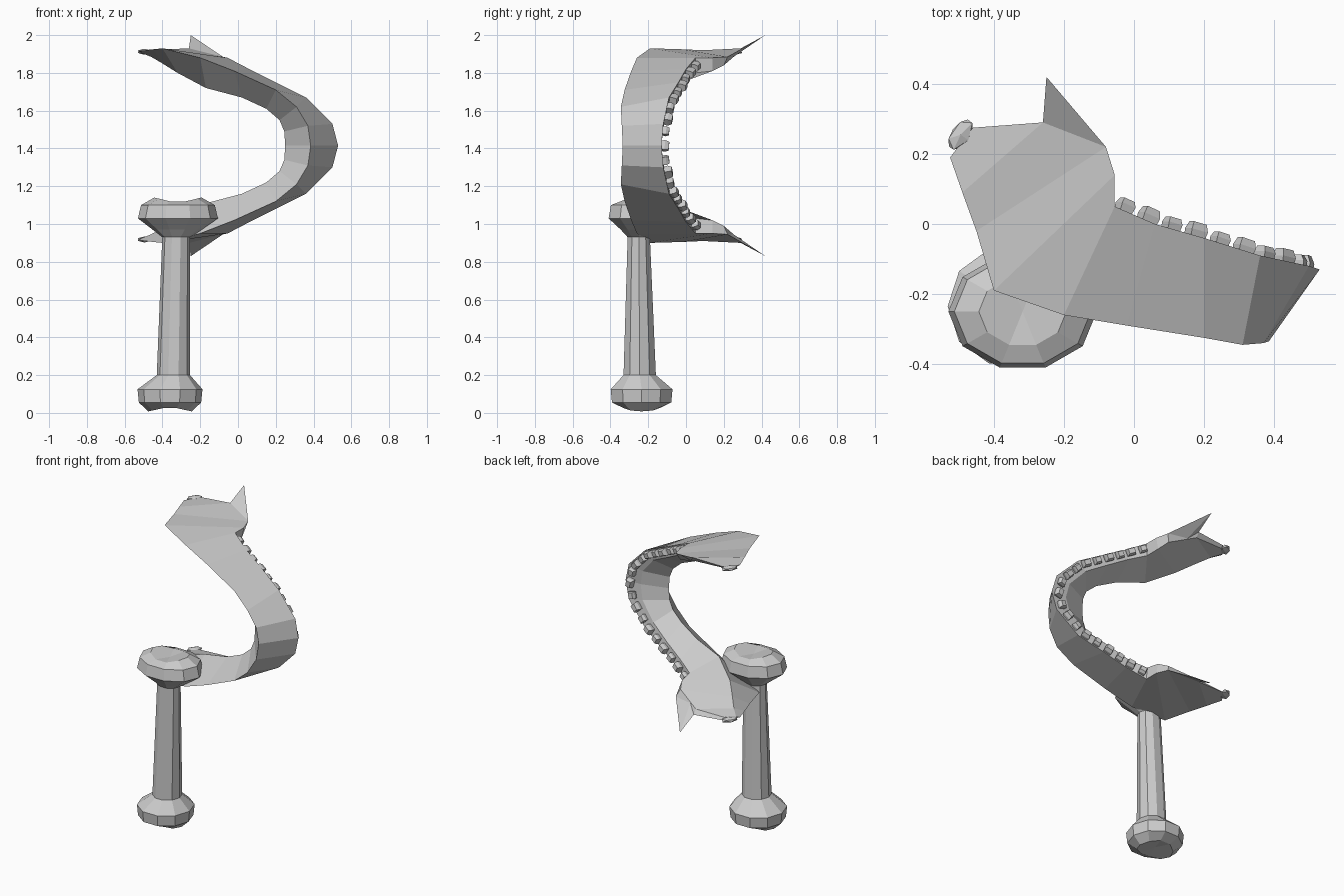
import bpy, bmesh, math
from mathutils import Vector, Matrix

if "Cube" in bpy.data.objects:
    bpy.data.objects.remove(bpy.data.objects["Cube"])

bone = bpy.data.materials.new("bone_grey")
bone.use_nodes = True
GREY = (0.6, 0.6, 0.6, 1)
bone.diffuse_color = GREY
bone.node_tree.nodes["Principled BSDF"].inputs["Base Color"].default_value = GREY
MID = 1.415  # height of the chin, where the two jaw halves meet


def finish(bm, name):
    bmesh.ops.remove_doubles(bm, verts=bm.verts, dist=0.0005)
    bmesh.ops.recalc_face_normals(bm, faces=bm.faces)
    mesh = bpy.data.meshes.new(name)
    bm.to_mesh(mesh)
    bm.free()
    mesh.materials.append(bone)
    obj = bpy.data.objects.new(name, mesh)
    bpy.context.collection.objects.link(obj)
    return obj


def loft(bm, rings):
    """Skin a list of closed rings; returns the vertex rings."""
    rows = [[bm.verts.new(p) for p in r] for r in rings]
    n = len(rows[0])
    for a, b in zip(rows, rows[1:]):
        for i in range(n):
            j = (i + 1) % n
            bm.faces.new((a[i], a[j], b[j], b[i]))
    return rows


def flip(p):
    return Vector((p[0], p[1], 2 * MID - p[2]))


# Jaw sections from chin to hinge: outer back, front ridge, inner, inner back
SECTIONS = [
    ((.53, -.13, MID), (.385, -.335, MID), (.25, -.18, MID), (.42, -.13, MID)),
    ((.50, -.12, 1.53), (.37, -.34, 1.52), (.245, -.18, 1.49), (.40, -.12, 1.51)),
    ((.36, -.09, 1.67), (.31, -.345, 1.62), (.22, -.18, 1.55), (.30, -.09, 1.62)),
    ((.20, -.04, 1.75), (.20, -.325, 1.71), (.15, -.17, 1.61), (.17, -.04, 1.69)),
    ((.06, 0, 1.82), (-.02, -.29, 1.81), (.02, -.14, 1.67), (.04, 0, 1.76)),
    ((-.055, .05, 1.88), (-.20, -.26, 1.88), (-.17, -.10, 1.72), (-.06, .05, 1.80)),
    ((-.055, .14, 1.88), (-.40, -.19, 1.93), (-.32, 0, 1.80), (-.07, .14, 1.81)),
    ((-.08, .22, 1.885), (-.45, -.02, 1.925), (-.40, .09, 1.85), (-.10, .20, 1.84)),
    ((-.26, .29, 1.93), (-.49, .09, 1.92), (-.46, .16, 1.885), (-.26, .27, 1.90)),
    ((-.46, .275, 1.92), (-.525, .19, 1.915), (-.51, .21, 1.905), (-.46, .26, 1.905)),
]

bm = bmesh.new()
for side in (Vector, flip):
    rows = loft(bm, [[side(p) for p in s] for s in SECTIONS])
    bm.faces.new(rows[-1])
finish(bm, "jawbone")

# Pointed process and rounded hinge knob on each jaw branch
SPIKE = [(-.26, .29, 1.93), (-.08, .22, 1.885), (-.20, .23, 1.87), (-.25, .42, 2.0)]
for side, label in ((Vector, "upper"), (flip, "lower")):
    bm = bmesh.new()
    v = [bm.verts.new(side(p)) for p in SPIKE]
    for tri in ((0, 1, 3), (1, 2, 3), (2, 0, 3), (0, 2, 1)):
        bm.faces.new([v[i] for i in tri])
    finish(bm, label + "_jaw_spike")

    bm = bmesh.new()
    mat = (Matrix.Translation(side((-.495, .255, 1.912)))
           @ Matrix.Rotation(math.radians(-35), 4, "Z")
           @ Matrix.Diagonal((.03, .055, .016, 1)))
    bmesh.ops.create_icosphere(bm, subdivisions=1, radius=1, matrix=mat)
    finish(bm, label + "_jaw_hinge")

# Teeth: tapered blocks spaced evenly along the back rim
rim = [Vector(s[0]) * .6 + Vector(s[3]) * .4 for s in SECTIONS[:6]]
path = [flip(p) for p in reversed(rim[1:])] + rim
lengths = [(b - a).length for a, b in zip(path, path[1:])]
TEETH = 19


def along(d):
    for a, b, l in zip(path, path[1:], lengths):
        if d <= l:
            return a.lerp(b, d / l), (b - a).normalized()
        d -= l
    return path[-1], (path[-1] - path[-2]).normalized()


bm = bmesh.new()
for i in range(TEETH):
    pos, tan = along(sum(lengths) * (i + .4) / (TEETH - .2))
    up = Vector((0, 1, 0))
    up = (up - tan * up.dot(tan)).normalized()
    across = tan.cross(up)
    wide = .026 if i % 2 else .022
    rings = []
    for h, w, t in ((-.02, .018, .8), (.018, .023, 1), (.034 + .006 * (i % 2), .015, .8)):
        rings.append([pos + up * h + across * w * sx + tan * wide * t * st
                      for sx, st in ((-1, -1), (1, -1), (1, 1), (-1, 1))])
    rows = loft(bm, rings)
    bm.faces.new(rows[0])
    bm.faces.new(rows[-1])
finish(bm, "teeth")

# Handle: long bone with a notched knob at both ends
# each ring: height, centre x, centre y, radius x, radius y, notch depth
RINGS = [
    (.008, -.36, -.235, .115, .10, .025),
    (.055, -.36, -.235, .165, .165, 0),
    (.125, -.36, -.235, .172, .172, 0),
    (.20, -.342, -.245, .088, .09, 0),
    (.93, -.327, -.25, .074, .062, 0),
    (.97, -.322, -.25, .13, .10, 0),
    (1.03, -.318, -.25, .212, .168, 0),
    (1.10, -.318, -.25, .195, .155, 0),
    (1.14, -.318, -.25, .125, .10, -.03),
]
SIDES = 10
bm = bmesh.new()
rings = []
for z, cx, cy, rx, ry, notch in RINGS:
    ring = []
    for k in range(SIDES):
        a = math.tau * k / SIDES
        ring.append((cx + rx * math.cos(a), cy + ry * math.sin(a),
                     z + notch * (1 - abs(math.cos(a)))))
    rings.append(ring)
rows = loft(bm, rings)
for row, spec in ((rows[0], RINGS[0]), (rows[-1], RINGS[-1])):
    hub = bm.verts.new((spec[1], spec[2], spec[0] + spec[5]))
    for k in range(SIDES):
        bm.faces.new((row[k], row[(k + 1) % SIDES], hub))
finish(bm, "bone_handle")
